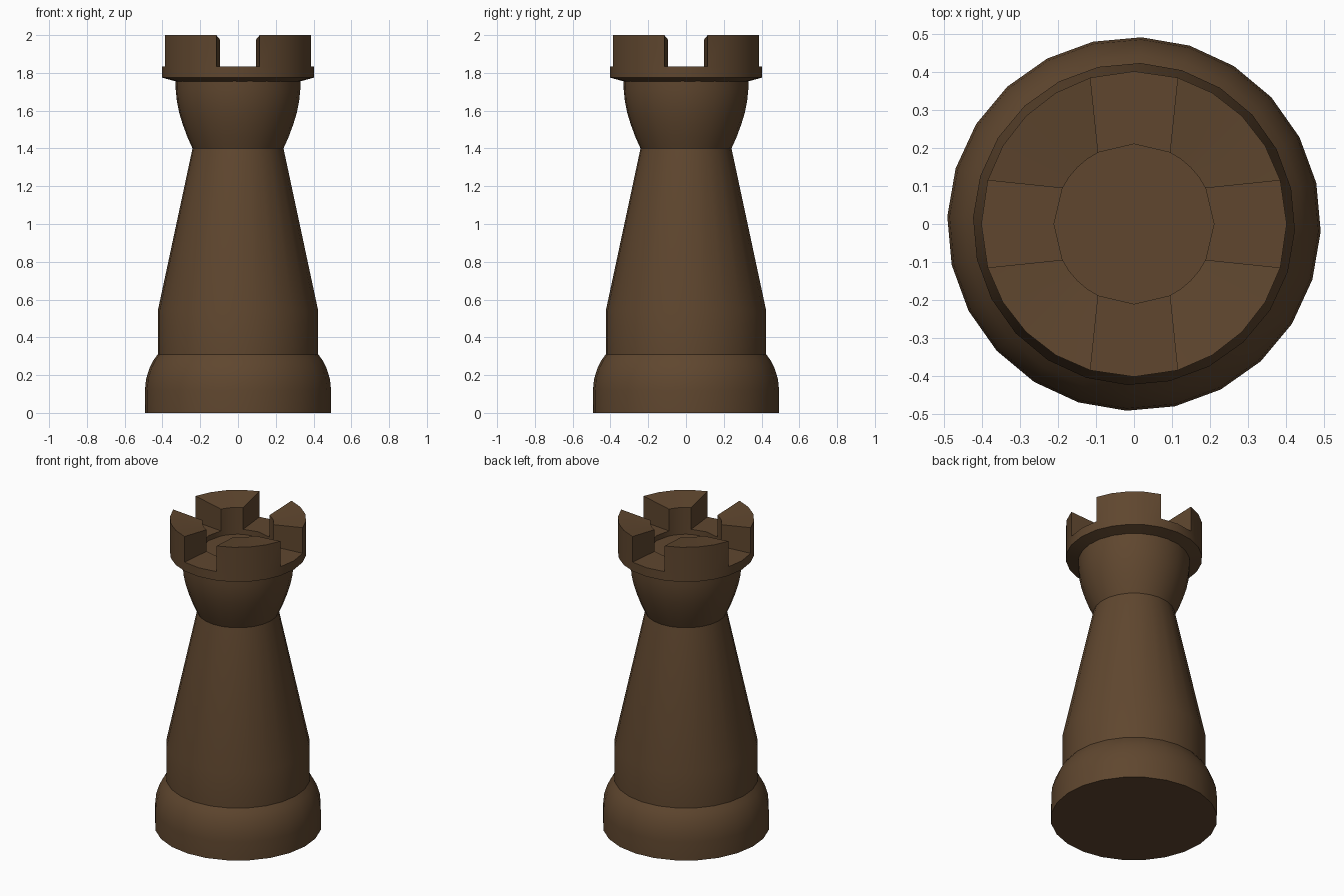
import bpy, bmesh, math

if "Cube" in bpy.data.objects:
    bpy.data.objects.remove(bpy.data.objects["Cube"])

wood = bpy.data.materials.new("dark_brown_wood")
wood.diffuse_color = (0.115, 0.062, 0.028, 1)
wood.use_nodes = True
wood.node_tree.nodes["Principled BSDF"].inputs["Base Color"].default_value = wood.diffuse_color
SIDES = 24


def finish(name, bm):
    bmesh.ops.recalc_face_normals(bm, faces=bm.faces)
    me = bpy.data.meshes.new(name)
    bm.to_mesh(me)
    bm.free()
    me.materials.append(wood)
    me.polygons.foreach_set("use_smooth", [True] * len(me.polygons))
    me.set_sharp_from_angle(angle=math.radians(30))
    ob = bpy.data.objects.new(name, me)
    bpy.context.collection.objects.link(ob)


def ring(bm, r, z, angles):
    return [bm.verts.new((r * math.cos(a), r * math.sin(a), z)) for a in angles]


def bridge(bm, a, b):
    n = len(a)
    for i in range(n):
        j = (i + 1) % n
        bm.faces.new((a[i], a[j], b[j], b[i]))


def lathe(name, profile, caps):
    bm = bmesh.new()
    angles = [math.radians(-2.3 + 360 * i / SIDES) for i in range(SIDES)]
    rings = [ring(bm, r, z, angles) for r, z in profile]
    for a, b in zip(rings, rings[1:]):
        bridge(bm, a, b)
    if caps[0]:
        bm.faces.new(rings[0])
    if caps[1]:
        bm.faces.new(rings[-1])
    finish(name, bm)


# Turned parts
lathe("base", [(0.493, 0), (0.493, 0.12), (0.487, 0.18), (0.468, 0.24),
               (0.447, 0.28), (0.425, 0.31)], (True, False))
lathe("tapered_body", [(0.425, 0.31), (0.425, 0.54), (0.241, 1.4)], (False, False))
lathe("head_bowl", [(0.241, 1.4), (0.268, 1.46), (0.292, 1.525), (0.312, 1.59),
                    (0.324, 1.65), (0.33, 1.71), (0.33, 1.765)], (False, False))

# Battlement crown: each quarter is two notch segments then four wall segments
outer_a, inner_a = [], []
for q in range(4):
    for half, out in ((16.6, outer_a), (26.6, inner_a)):
        out.append(math.radians(90 * q))
        out += [math.radians(90 * q + half + (90 - 2 * half) * k / 4) for k in range(5)]

bm = bmesh.new()
R, r = 0.403, 0.211
under = ring(bm, 0.31, 1.75, outer_a)
rim = ring(bm, R, 1.775, outer_a)
out_low = ring(bm, R, 1.833, outer_a)
in_low = ring(bm, r, 1.833, inner_a)
well = ring(bm, r, 1.80, inner_a)
out_top = ring(bm, R, 2.0, outer_a)
in_top = ring(bm, r, 1.975, inner_a)
bridge(bm, under, rim)
bridge(bm, rim, out_low)
bridge(bm, in_low, well)
bm.faces.new(well)
n = len(outer_a)
for i in range(n):
    j = (i + 1) % n
    if i % 6 in (0, 5):      # notch floor
        bm.faces.new((out_low[i], out_low[j], in_low[j], in_low[i]))
    else:                    # raised wall, top sloping inward
        bm.faces.new((out_low[i], out_low[j], out_top[j], out_top[i]))
        bm.faces.new((out_top[i], out_top[j], in_top[j], in_top[i]))
        bm.faces.new((in_top[i], in_top[j], in_low[j], in_low[i]))
    if i % 6 in (1, 5):      # notch side
        bm.faces.new((out_low[i], out_top[i], in_top[i], in_low[i]))
bmesh.ops.delete(bm, geom=[v for v in bm.verts if not v.link_faces], context='VERTS')
finish("battlement_crown", bm)
